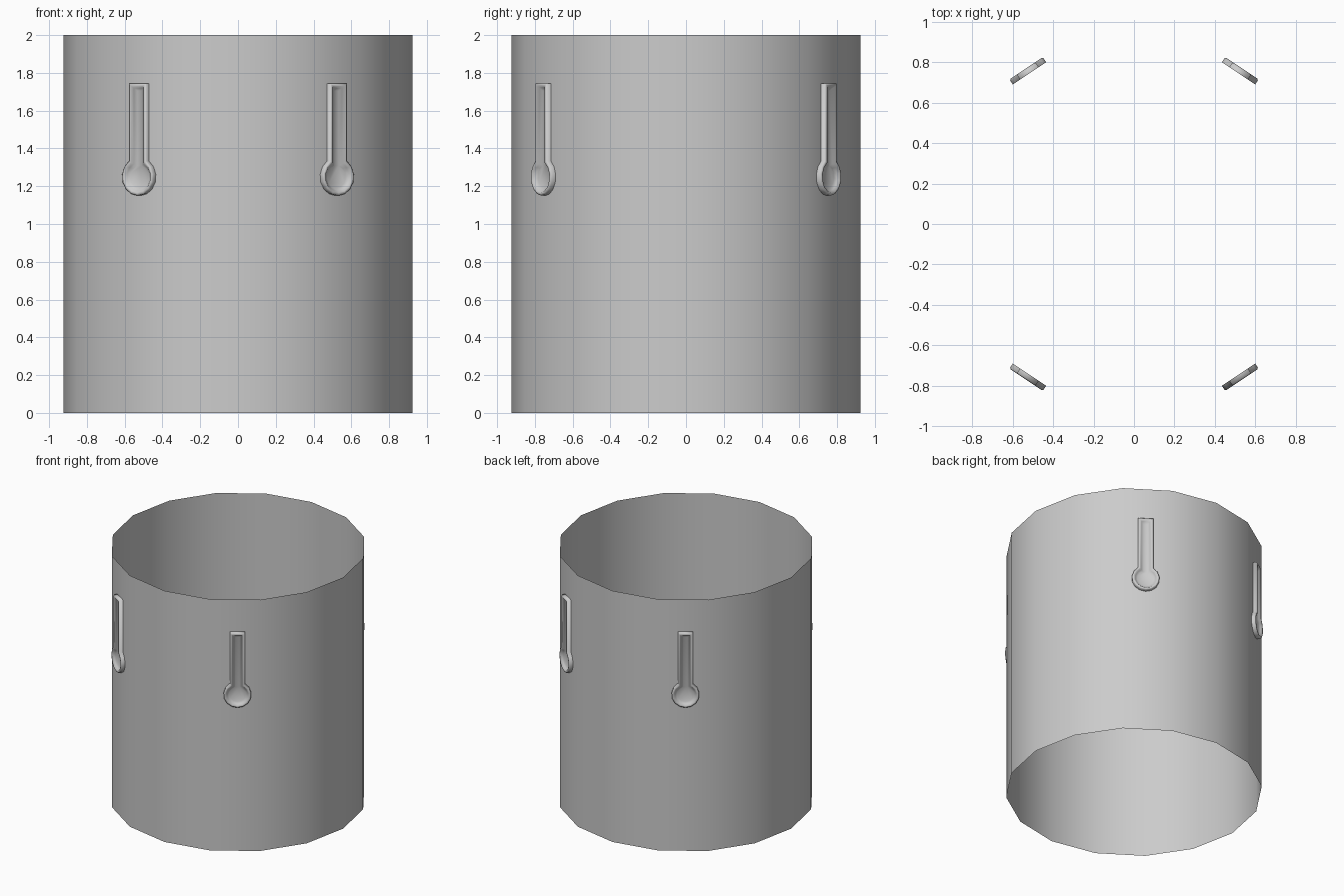
import bpy
import bmesh
from math import sin, cos, asin, sqrt, pi, radians
from mathutils import Vector

old = bpy.data.objects.get("Cube")
if old:
    bpy.data.objects.remove(old)

RADIUS, HEIGHT, SIDES = 0.925, 2.0, 16
APOTHEM = RADIUS * cos(pi / SIDES)
FACET = radians(56.25)

grey = bpy.data.materials.new("plain grey")
grey.use_nodes = True
COLOUR = (0.6, 0.6, 0.6, 1)
grey.diffuse_color = COLOUR
grey.node_tree.nodes["Principled BSDF"].inputs["Base Color"].default_value = COLOUR


def finish(bm, name):
    mesh = bpy.data.meshes.new(name)
    for f in bm.faces:
        f.smooth = True
    bm.to_mesh(mesh)
    bm.free()
    mesh.materials.append(grey)
    obj = bpy.data.objects.new(name, mesh)
    bpy.context.collection.objects.link(obj)
    return obj


def keyhole_outline(inset, arc_steps=12):
    """Round bulb with a straight shaft above, shrunk by inset."""
    half, r, top, centre = 0.055 - inset, 0.1 - inset, 1.745 - inset, 1.25
    start = asin(half / r)
    pts = [(-half, top), (half, top)]
    for i in range(arc_steps + 1):
        a = start + (2 * pi - 2 * start) * i / arc_steps
        pts.append((r * sin(a), centre + r * cos(a)))
    return pts


def keyhole(name, sx, sy):
    normal = Vector((sx * cos(FACET), sy * sin(FACET), 0))
    along = Vector((sx * sin(FACET), -sy * cos(FACET), 0))
    bm = bmesh.new()
    # Outer wall, rounded rim, then a hollow floor: (inset, height)
    section = [(0, 0), (0, 0.024), (0.007, 0.03), (0.016, 0.029),
               (0.025, 0.016), (0.04, 0.006)]
    rings = []
    for inset, h in section:
        rings.append([bm.verts.new(normal * (APOTHEM + h) + along * (u + 0.016)
                                   + Vector((0, 0, z)))
                      for u, z in keyhole_outline(inset)])
    for a, b in zip(rings, rings[1:]):
        n = len(a)
        for i in range(n):
            j = (i + 1) % n
            bm.faces.new((a[i], a[j], b[j], b[i]))
    floor = bm.faces.new(rings[-1])
    bmesh.ops.recalc_face_normals(bm, faces=bm.faces)
    if floor.normal.dot(normal) < 0:
        bmesh.ops.reverse_faces(bm, faces=bm.faces)
    return finish(bm, name)


# Open tube
bm = bmesh.new()
bmesh.ops.create_cone(bm, cap_ends=False, segments=SIDES, radius1=RADIUS,
                      radius2=RADIUS, depth=HEIGHT)
# Turn so that corners lie on the axes
first = max(bm.verts, key=lambda v: v.co.x)
if abs(first.co.x - RADIUS) > 0.001:
    for v in bm.verts:
        c, s = cos(pi / SIDES), sin(pi / SIDES)
        v.co.x, v.co.y = v.co.x * c - v.co.y * s, v.co.x * s + v.co.y * c
for v in bm.verts:
    v.co.z += HEIGHT / 2
bmesh.ops.recalc_face_normals(bm, faces=bm.faces)
if any(f.normal.dot(f.calc_center_median() * Vector((1, 1, 0)).length
                    - Vector((0, 0, 1))) < 0 for f in bm.faces):
    bmesh.ops.reverse_faces(bm, faces=bm.faces)
finish(bm, "tube")

# Four raised keyholes, mirrored across both axes
for sx, side in ((1, "left"), (-1, "right")):
    for sy, end in ((-1, "front"), (1, "back")):
        keyhole(f"{end}_{side}_keyhole", sx, sy)
